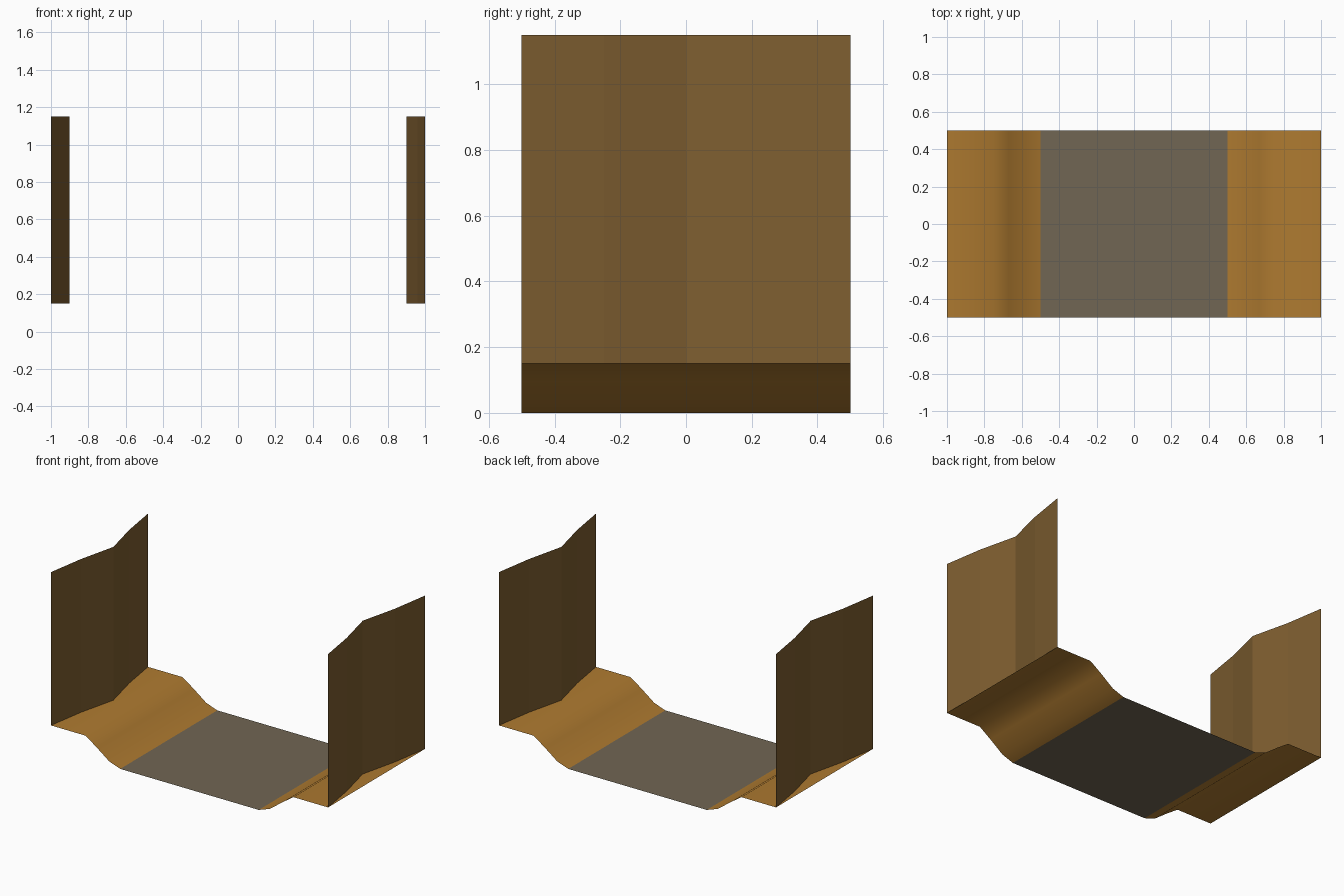
import bpy

if "Cube" in bpy.data.objects:
    bpy.data.objects.remove(bpy.data.objects["Cube"])

def lin(c):
    c /= 255
    return c / 12.92 if c <= 0.04045 else ((c + 0.055) / 1.055) ** 2.4

def material(name, r, g, b):
    m = bpy.data.materials.new(name)
    m.diffuse_color = (lin(r), lin(g), lin(b), 1)
    m.use_nodes = True
    m.node_tree.nodes["Principled BSDF"].inputs["Base Color"].default_value = m.diffuse_color
    return m

DIRT = material("ochre_dirt", 174, 122, 48)
BED = material("grey_bed", 113, 102, 83)
WALL = material("brown_wall", 126, 94, 48)

def sheet(name, profile, sweep, mat, smooth=False):
    """Single-skin strip: sweep(point) gives the two ends of each profile point."""
    verts = [v for p in profile for v in sweep(p)]
    faces = [(2 * i, 2 * i + 2, 2 * i + 3, 2 * i + 1) for i in range(len(profile) - 1)]
    me = bpy.data.meshes.new(name)
    me.from_pydata(verts, [], faces)
    me.materials.append(mat)
    if smooth:
        me.shade_smooth()
    ob = bpy.data.objects.new(name, me)
    bpy.context.collection.objects.link(ob)
    return ob

def along_y(p):
    return [(p[0], -0.5, p[1]), (p[0], 0.5, p[1])]

def upright(p):
    return [(p[0], p[1], 0.15), (p[0], p[1], 1.15)]

# Flat channel floor
sheet("channel_floor", [(-0.5, 0), (0.5, 0)], along_y, BED)

# Raised bank, and the wall that bows inward at mid length
bank = [(0.5, 0), (0.58, 0.028), (0.67, 0.095), (0.75, 0.15), (1, 0.15)]
wall = [(1, -0.5), (0.96, -0.25), (0.9, 0), (0.96, 0.25), (1, 0.5)]

for side, s in (("left", -1), ("right", 1)):
    order = s  # keeps bank normals up and wall normals inward on both sides
    sheet(side + "_bank", [(s * x, z) for x, z in bank][::order], along_y, DIRT, True)
    sheet(side + "_wall", [(s * x, y) for x, y in wall][::-order], upright, WALL)
